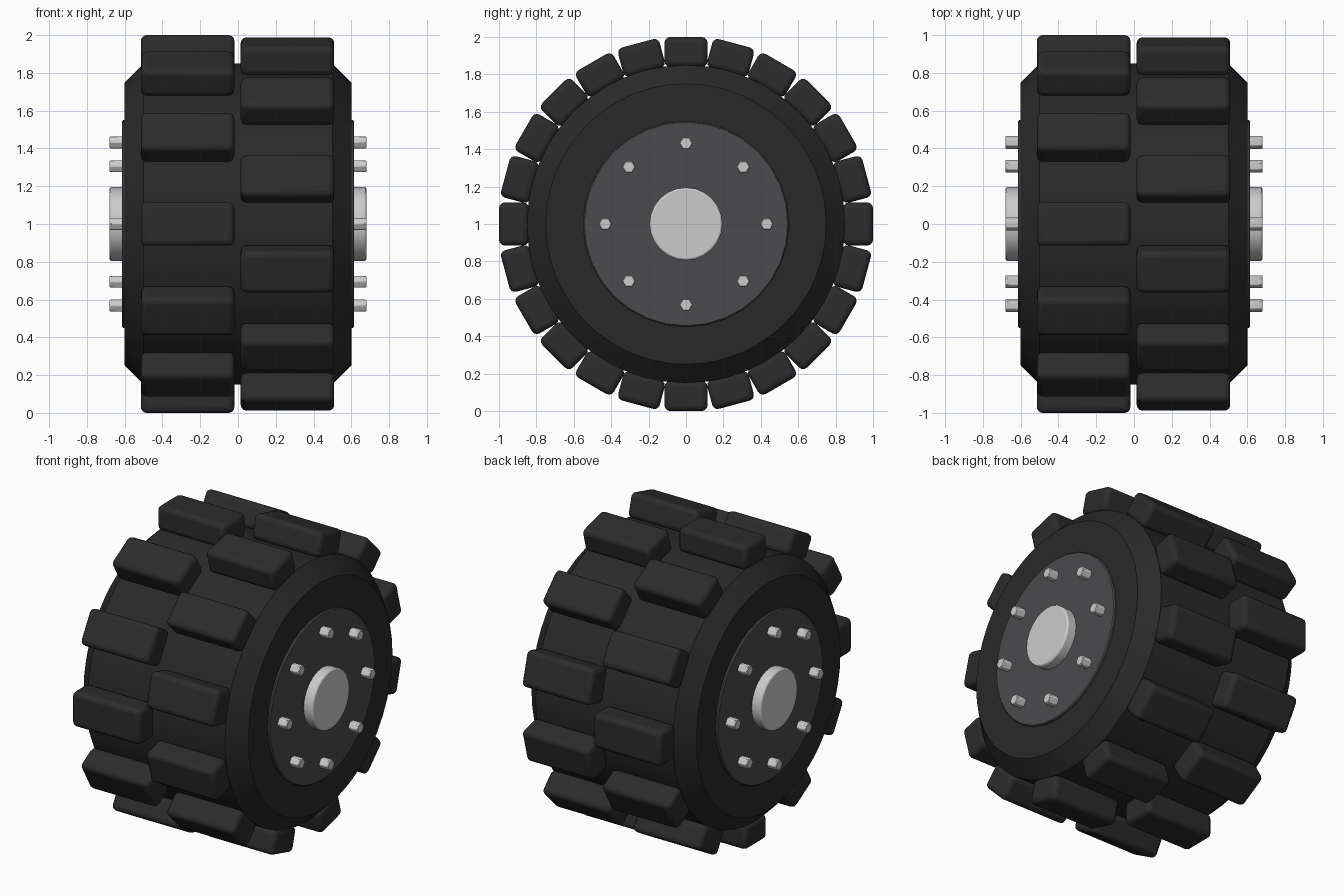
import bpy, math
from mathutils import Matrix, Vector

if "Cube" in bpy.data.objects:
    bpy.data.objects.remove(bpy.data.objects["Cube"])

CENTRE = Vector((0, 0, 1))


def material(name, r, g, b):
    m = bpy.data.materials.new(name)
    m.diffuse_color = (r, g, b, 1)
    m.use_nodes = True
    m.node_tree.nodes["Principled BSDF"].inputs["Base Color"].default_value = m.diffuse_color
    return m


rubber = material("rubber", 0.022, 0.022, 0.022)
tread_rubber = material("tread_rubber", 0.025, 0.025, 0.025)
rim_grey = material("rim_grey", 0.07, 0.07, 0.075)
metal = material("metal", 0.55, 0.55, 0.55)


def finish(ob, name, mat, bevel=0, segments=1):
    ob.name = name
    ob.data.materials.append(mat)
    if bevel:
        mod = ob.modifiers.new("bevel", "BEVEL")
        mod.width, mod.segments = bevel, segments
        mod.limit_method = "ANGLE"
        mod.angle_limit = math.radians(40)
    bpy.ops.object.shade_smooth_by_angle(angle=math.radians(50))
    return ob


def disc(name, sides, radius, x0, x1, mat, y=0, z=0, **kw):
    # cylinder along the x axis between x0 and x1
    bpy.ops.mesh.primitive_cylinder_add(
        vertices=sides, radius=radius, depth=abs(x1 - x0),
        location=CENTRE + Vector(((x0 + x1) / 2, y, z)),
        rotation=(0, math.pi / 2, 0))
    return finish(bpy.context.object, name, mat, **kw)


# tyre body with chamfered shoulders
disc("tyre", 48, 0.85, -0.6, 0.6, rubber, bevel=0.1)

# two staggered rows of tread blocks
for row, x, offset in (("left", -0.267, 0), ("right", 0.262, 15)):
    for i in range(12):
        a = math.radians(i * 30 + offset)
        bpy.ops.mesh.primitive_cube_add(size=1)
        ob = bpy.context.object
        ob.data.transform(Matrix.Diagonal((0.495, 0.23, 0.16, 1)))
        ob.location = CENTRE + Vector((x, -0.92 * math.sin(a), 0.92 * math.cos(a)))
        ob.rotation_euler = (a, 0, 0)
        finish(ob, f"tread_block_{row}_{i}", tread_rubber, bevel=0.03, segments=3)

# rim, hub cap and ring of hex bolts on each side
for side, s in (("left", -1), ("right", 1)):
    disc(f"rim_{side}", 32, 0.55, s * 0.5, s * 0.615, rim_grey, bevel=0.006)
    disc(f"hub_cap_{side}", 24, 0.195, s * 0.55, s * 0.68, metal, bevel=0.01, segments=2)
    for i in range(8):
        a = i * math.pi / 4
        bolt = disc(f"bolt_{side}_{i}", 6, 0.036, s * 0.55, s * 0.68, metal,
                    y=0.432 * math.sin(a), z=0.432 * math.cos(a), bevel=0.004)
